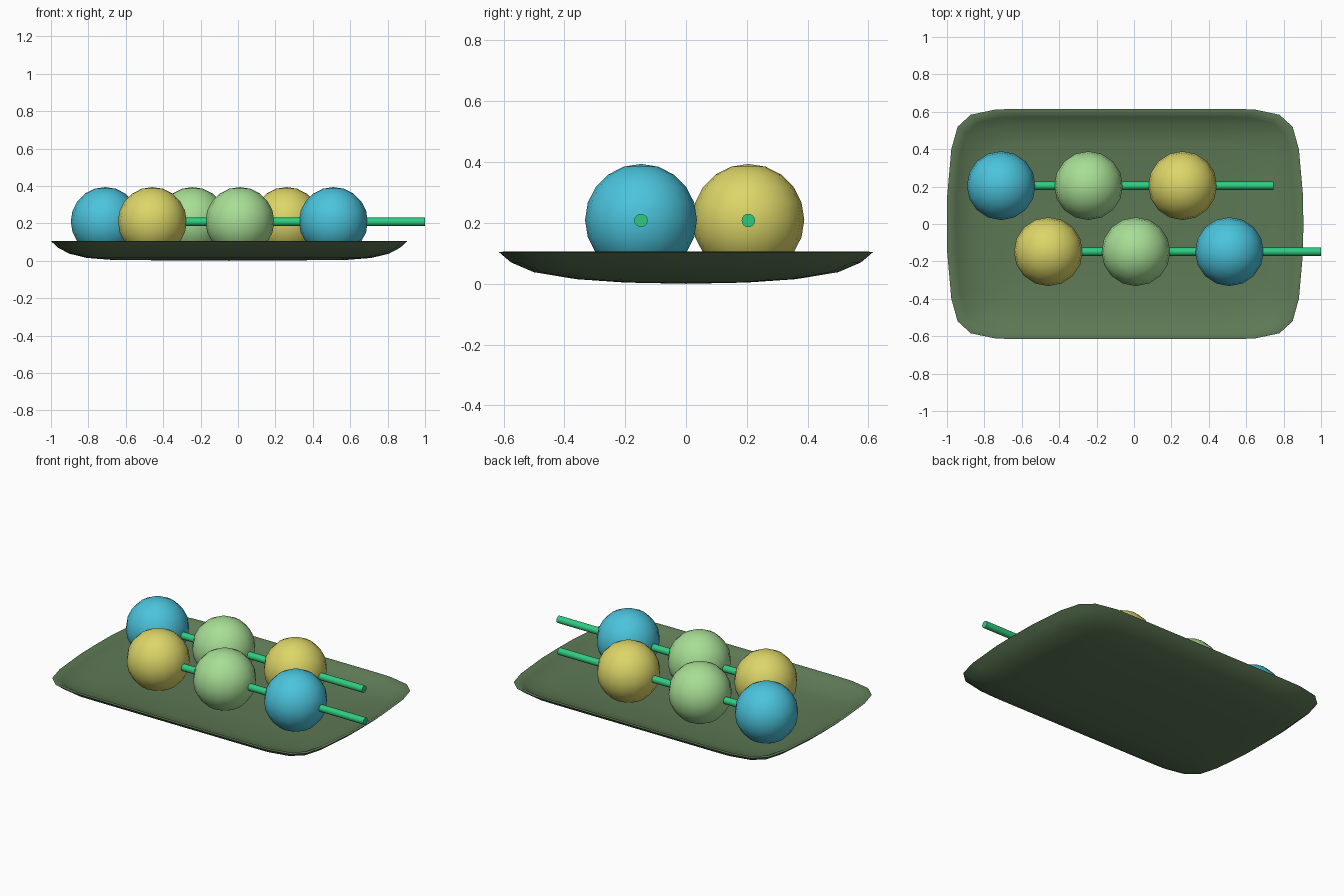
import bpy, bmesh, math
from mathutils import Matrix

if "Cube" in bpy.data.objects:
    bpy.data.objects.remove(bpy.data.objects["Cube"])


def material(name, rgb):
    m = bpy.data.materials.new(name)
    m.diffuse_color = (*rgb, 1)
    m.use_nodes = True
    m.node_tree.nodes["Principled BSDF"].inputs["Base Color"].default_value = m.diffuse_color
    return m


BLUE = material("blue", (0.07, 0.55, 0.72))
GREEN = material("light_green", (0.39, 0.73, 0.30))
YELLOW = material("yellow", (0.72, 0.67, 0.14))
STICK = material("stick_green", (0.03, 0.60, 0.22))
PLATE = material("plate_green", (0.11, 0.19, 0.09))


def finish(bm, name, mat, loc, angle):
    bmesh.ops.recalc_face_normals(bm, faces=bm.faces)
    me = bpy.data.meshes.new(name)
    bm.to_mesh(me)
    bm.free()
    me.materials.append(mat)
    ob = bpy.data.objects.new(name, me)
    ob.location = loc
    bpy.context.collection.objects.link(ob)
    bpy.ops.object.select_all(action='DESELECT')
    ob.select_set(True)
    bpy.context.view_layer.objects.active = ob
    bpy.ops.object.shade_smooth_by_angle(angle=math.radians(angle))
    return ob


def plate():
    # One quadrant of the rounded outline, as fractions of the half sizes
    quad = [(1, 0), (.998, .25), (.975, .65), (.94, .845), (.866, .95),
            (.725, .996), (.61, 1), (.3, 1)]
    outline = quad + [(0, 1)] + [(-x, y) for x, y in reversed(quad)]
    outline += [(x, -y) for x, y in reversed(outline[1:-1])]
    # Loops from underside, over the rim, to the inner floor: half x, half y, z
    loops = [(.62, .20, .004), (.76, .36, .015), (.855, .50, .038),
             (.915, .575, .070), (.945, .608, .098), (.953, .615, .104),
             (.935, .597, .106), (.905, .572, .088), (.86, .53, .060),
             (.77, .43, .040), (.60, .20, .030)]
    bm = bmesh.new()
    rings = [[bm.verts.new((x * sx, y * sy, z)) for x, y in outline]
             for sx, sy, z in loops]
    n = len(outline)
    for a, b in zip(rings, rings[1:]):
        for i in range(n):
            j = (i + 1) % n
            bm.faces.new((a[i], a[j], b[j], b[i]))
    for ring, z in ((rings[0], 0), (rings[-1], .028)):
        c = bm.verts.new((0, 0, z))
        for i in range(n):
            bm.faces.new((ring[i], ring[(i + 1) % n], c))
    finish(bm, "plate", PLATE, (-.0475, 0, 0), 50)


def ball(name, mat, x, y):
    bm = bmesh.new()
    bmesh.ops.create_uvsphere(bm, u_segments=16, v_segments=10, radius=.184)
    finish(bm, name, mat, (x, y, .21), 60)


def stick(name, x0, x1, y):
    bm = bmesh.new()
    bmesh.ops.create_cone(bm, cap_ends=True, segments=16, radius1=.022,
                          radius2=.022, depth=x1 - x0,
                          matrix=Matrix.Rotation(math.pi / 2, 4, 'Y'))
    finish(bm, name, STICK, ((x0 + x1) / 2, y, .208), 40)


# Serving plate
plate()

# Two skewers of three dumplings
skewers = {
    "back": (.205, [(-.71, BLUE), (-.243, GREEN), (.26, YELLOW)], .745),
    "front": (-.148, [(-.458, YELLOW), (.01, GREEN), (.51, BLUE)], 1.0),
}
for side, (y, balls, end) in skewers.items():
    for i, (x, mat) in enumerate(balls):
        ball(f"{side}_dumpling_{i + 1}", mat, x, y)
    stick(f"{side}_stick", balls[0][0] - .1, end, y)
